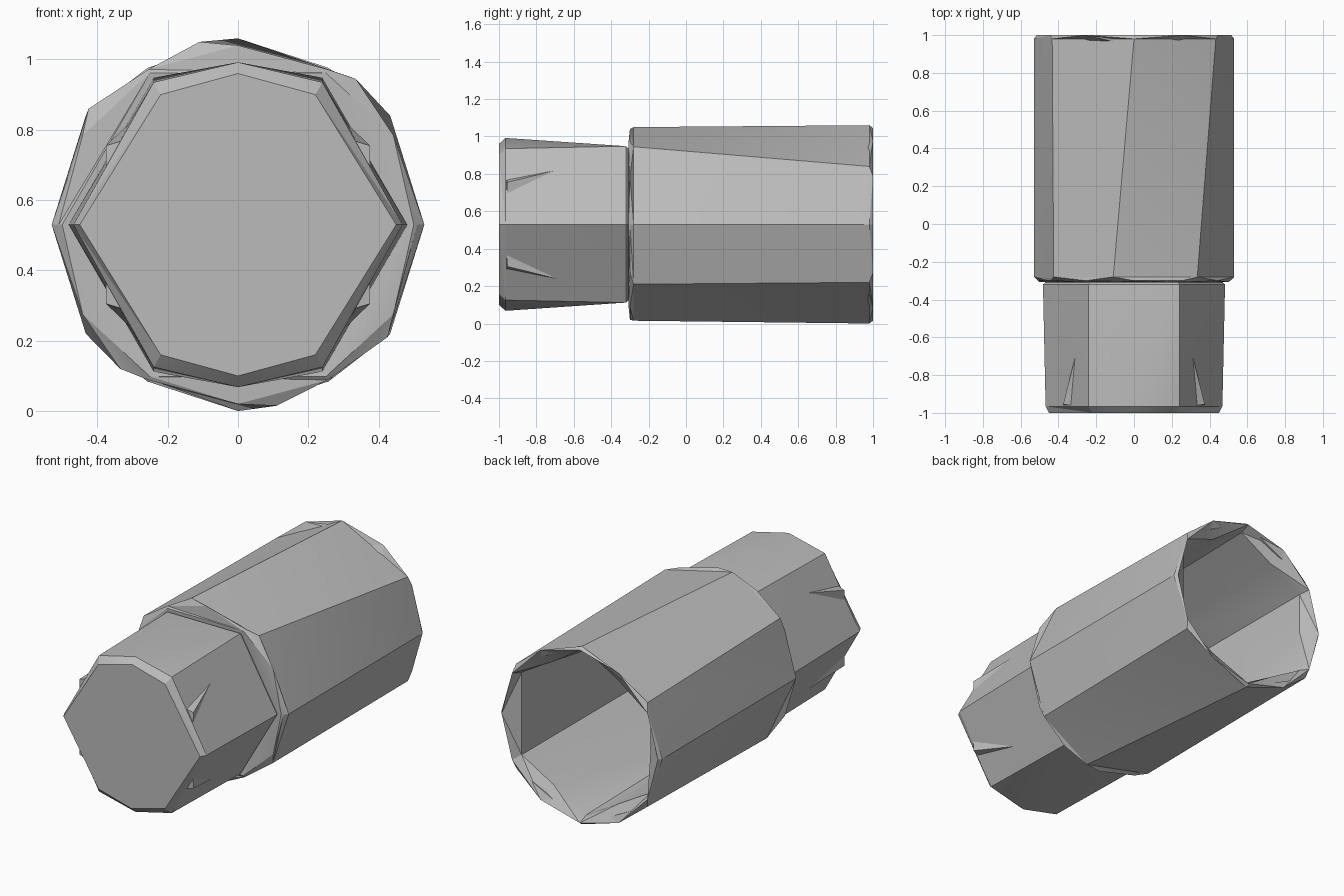
import bpy, bmesh, math
from mathutils import Vector

cube = bpy.data.objects.get("Cube")
if cube:
    bpy.data.objects.remove(cube)

MID = 0.53  # height of the long axis

steel = bpy.data.materials.new("grey_steel")
steel.use_nodes = True
steel.diffuse_color = (0.5, 0.5, 0.5, 1)
steel.node_tree.nodes["Principled BSDF"].inputs["Base Color"].default_value = (0.5, 0.5, 0.5, 1)


def ring(y, points):
    """Cross-section at y from (x, height above axis) points, anticlockwise from +x."""
    return [Vector((x, y, MID + h)) for x, h in points]


def regular(y, n, r):
    return ring(y, [(r * math.cos(math.tau * i / n), r * math.sin(math.tau * i / n)) for i in range(n)])


def mirrored(y, quarter):
    """Cross-section symmetric in x and height; quarter runs from +x towards the top."""
    top = quarter + [(-x, h) for x, h in reversed(quarter) if x > 0]
    return ring(y, top + [(x, -h) for x, h in reversed(top) if h > 0])


def angle(v):
    a = math.atan2(v.z - MID, v.x) % math.tau
    return 0 if a > math.tau - 0.001 else a


def skin(bm, a, b):
    """Join two rings of any vertex counts with triangles in angle order."""
    i = j = 0
    while i < len(a) or j < len(b):
        ai = angle(a[i + 1].co) if i + 1 < len(a) else math.tau
        bj = angle(b[j + 1].co) if j + 1 < len(b) else math.tau
        va, vb = a[i % len(a)], b[j % len(b)]
        if j >= len(b) or (i < len(a) and ai <= bj):
            i += 1
            bm.faces.new((va, a[i % len(a)], vb))
        else:
            j += 1
            bm.faces.new((va, b[j % len(b)], vb))


def finish(name, bm):
    bmesh.ops.recalc_face_normals(bm, faces=bm.faces)
    mesh = bpy.data.meshes.new(name)
    bm.to_mesh(mesh)
    bm.free()
    mesh.materials.append(steel)
    obj = bpy.data.objects.new(name, mesh)
    bpy.context.collection.objects.link(obj)
    bpy.ops.object.select_all(action="DESELECT")
    obj.select_set(True)
    bpy.context.view_layer.objects.active = obj
    bpy.ops.object.shade_smooth_by_angle(angle=math.radians(20))
    return obj


def loft(name, rings, cap_first=False, cap_last=False):
    bm = bmesh.new()
    loops = [[bm.verts.new(p) for p in r] for r in rings]
    for a, b in zip(loops, loops[1:]):
        skin(bm, a, b)
    if cap_first:
        bm.faces.new(loops[0])
    if cap_last:
        bm.faces.new(loops[-1])
    return finish(name, bm)


# Drive bore: hexagon with a point at the top, given twelve points to meet the rim
def bore(y, r):
    flat = r * math.cos(math.pi / 6)
    return ring(y, [((r if i % 2 else flat) * math.cos(i * math.pi / 6),
                     (r if i % 2 else flat) * math.sin(i * math.pi / 6)) for i in range(12)])


# Neck: eight-sided front tapering into a six-sided root, with a chamfered end
neck_rings = [
    mirrored(-1.0, [(0.45, 0), (0.22, 0.37), (0, 0.43)]),
    mirrored(-0.965, [(0.468, 0), (0.24, 0.405), (0, 0.462)]),
    mirrored(-0.32, [(0.482, 0), (0.24, 0.418)]),
    mirrored(-0.31, [(0.47, 0), (0.235, 0.408)]),
    mirrored(-0.295, [(0.47, 0), (0.235, 0.408)]),
]
loft("neck", neck_rings, cap_first=True)

# Sleeve: slightly twisted eight-sided tube with chamfered rims and a hollow back
sleeve_front = ring(-0.28, [(0.53, 0), (0.335, 0.415), (-0.11, 0.52), (-0.425, 0.33),
                            (-0.53, 0), (-0.335, -0.41), (0.11, -0.515), (0.425, -0.32)])
sleeve_back = mirrored(0.98, [(0.53, 0), (0.433, 0.31), (0, 0.53)])
loft("sleeve", [
    mirrored(-0.305, [(0.47, 0), (0.235, 0.408)]),
    mirrored(-0.308, [(0.5, 0), (0.25, 0.432)]),
    regular(-0.3, 12, 0.51),
    sleeve_front,
    sleeve_back,
    regular(1.0, 12, 0.515),
    bore(0.94, 0.49),
    bore(-0.25, 0.47),
], cap_last=True)

# Retaining spurs: slim wedges on the four slanted neck sides
for side, sx in (("left", 1), ("right", -1)):
    for level, sz in (("upper", 1), ("lower", -1)):
        bm = bmesh.new()
        corners = [(0.375, -0.96, 0.13), (0.325, -0.96, 0.24),
                   (0.375, -0.955, 0.225), (0.298, -0.65, 0.3)]
        verts = [bm.verts.new((sx * x, y, MID + sz * h)) for x, y, h in corners]
        bmesh.ops.convex_hull(bm, input=verts)
        finish(f"{level}_{side}_spur", bm)
